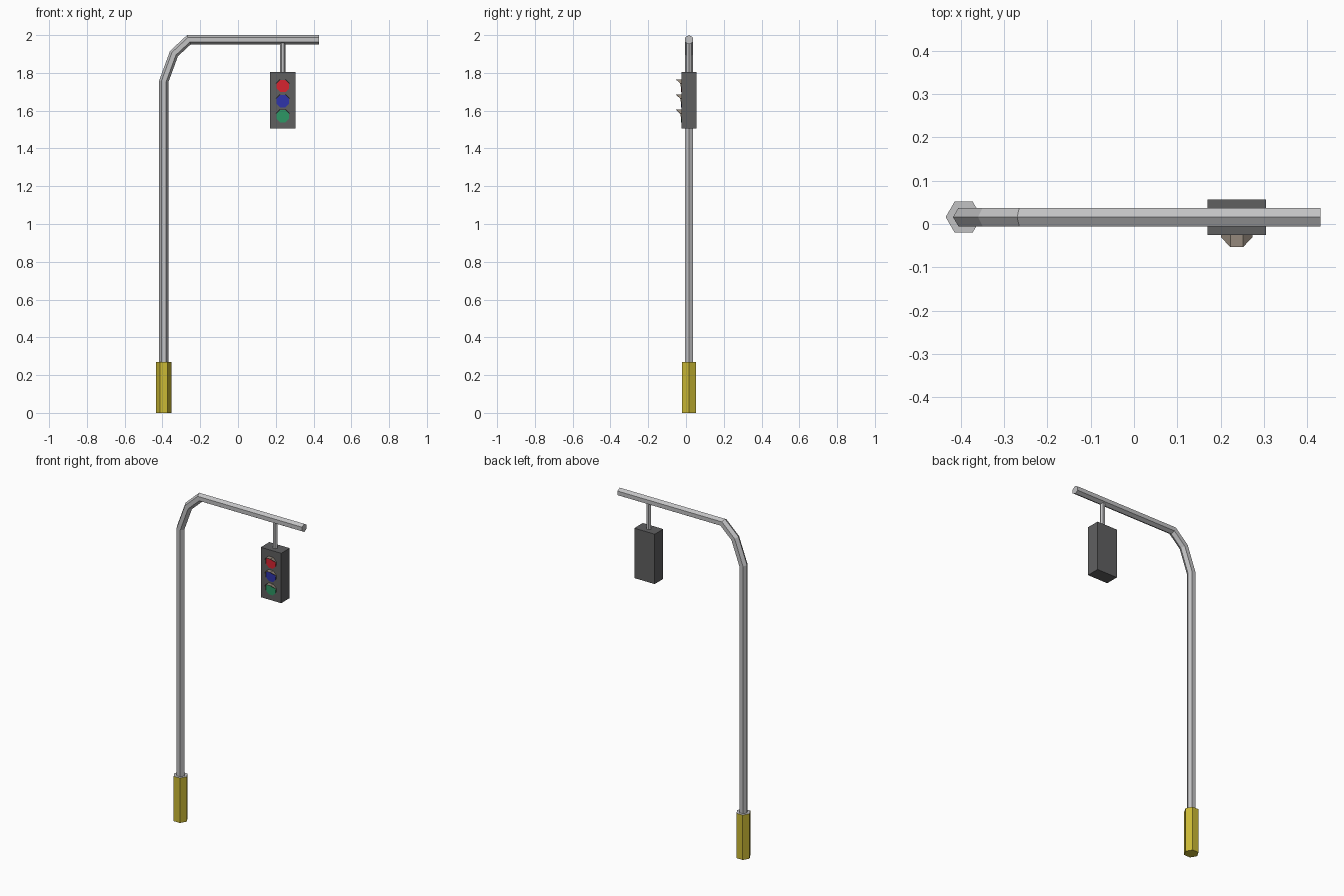
import bpy, bmesh, math
from mathutils import Vector, Matrix

if "Cube" in bpy.data.objects:
    bpy.data.objects.remove(bpy.data.objects["Cube"])


def material(name, r, g, b):
    m = bpy.data.materials.new(name)
    m.diffuse_color = (r, g, b, 1)
    m.use_nodes = True
    m.node_tree.nodes["Principled BSDF"].inputs["Base Color"].default_value = m.diffuse_color
    return m


STEEL = material("pale_steel", 0.54, 0.54, 0.55)
YELLOW = material("base_yellow", 0.60, 0.49, 0.035)
DARK = material("housing_grey", 0.115, 0.115, 0.118)
RED = material("lamp_red", 0.68, 0.017, 0.03)
BLUE = material("lamp_blue", 0.028, 0.034, 0.40)
GREEN = material("lamp_green", 0.026, 0.31, 0.13)
TAN = material("hood_taupe", 0.30, 0.25, 0.20)

YC = 0.016          # depth centre of the pole
POLE_X = -0.393
LAMP_X = 0.237


def finish(name, bm, *mats):
    bmesh.ops.recalc_face_normals(bm, faces=bm.faces)
    me = bpy.data.meshes.new(name)
    bm.to_mesh(me)
    bm.free()
    ob = bpy.data.objects.new(name, me)
    for m in mats:
        me.materials.append(m)
    bpy.context.collection.objects.link(ob)
    return ob


def prism(name, sides, radius, depth, matrix, *mats):
    bm = bmesh.new()
    bmesh.ops.create_cone(bm, cap_ends=True, segments=sides, radius1=radius,
                          radius2=radius, depth=depth, matrix=matrix)
    return finish(name, bm, *mats)


def hex_tube(name, path, radius, mat):
    """Six-sided tube with mitred bends along an x-z path."""
    pts = [Vector((x, YC, z)) for x, z in path]
    bm = bmesh.new()
    rings = []
    for i, p in enumerate(pts):
        d0 = (p - pts[i - 1]).normalized() if i else (pts[1] - p).normalized()
        d1 = (pts[i + 1] - p).normalized() if i < len(pts) - 1 else d0
        t = (d0 + d1).normalized()
        n = Vector((-t.z, 0, t.x)) / t.dot(d0)
        rings.append([bm.verts.new(p + radius * (n * math.cos(a) + Vector((0, math.sin(a), 0))))
                      for a in (k * math.pi / 3 for k in range(6))])
    for a, b in zip(rings, rings[1:]):
        for k in range(6):
            j = (k + 1) % 6
            bm.faces.new((a[k], a[j], b[j], b[k]))
    bm.faces.new(rings[0])
    bm.faces.new(rings[-1])
    return finish(name, bm, mat)


# Yellow hexagonal base sleeve with a steel top
along_x = Matrix.Rotation(math.pi / 2, 4, 'Z')
base = prism("base_sleeve", 6, 0.0415, 0.27,
             Matrix.Translation((POLE_X, YC, 0.135)) @ along_x, YELLOW, STEEL)
for f in base.data.polygons:
    f.material_index = 1 if f.normal.z > 0.5 else 0

# Bent pole and arm
hex_tube("pole_and_arm", [(POLE_X, 0.26), (POLE_X, 1.755), (-0.339, 1.902),
                          (-0.26, 1.9755), (0.43, 1.9755)], 0.0245, STEEL)

# Hanger rod
prism("hanger_rod", 6, 0.0145, 0.17,
      Matrix.Translation((LAMP_X, YC, 1.88)) @ along_x, STEEL)

# Signal housing
bm = bmesh.new()
bmesh.ops.create_cube(bm, size=1, matrix=Matrix.Translation((LAMP_X, 0.0155, 1.655))
                      @ Matrix.Diagonal((0.136, 0.081, 0.30, 1)))
finish("signal_housing", bm, DARK)

# Three octagonal lamps, each with a sloping hood
FRONT = -0.025
face_front = Matrix.Rotation(math.pi / 2, 4, 'X') @ Matrix.Rotation(math.pi / 8, 4, 'Z')
for label, z, mat in (("red", 1.73, RED), ("blue", 1.65, BLUE), ("green", 1.57, GREEN)):
    lamp = prism(label + "_lamp", 8, 0.035, 0.004,
                 Matrix.Translation((LAMP_X, FRONT, z)) @ face_front, mat)
    # make sure the flats face up and sideways
    bm = bmesh.new()
    profile = [(-0.0355, -0.0145, 0.0), (-0.0355, 0.0145, 0.006), (-0.0145, 0.0355, 0.028),
               (0.0145, 0.0355, 0.028), (0.0355, 0.0145, 0.006), (0.0355, -0.0145, 0.0)]
    back = [bm.verts.new((LAMP_X + x, FRONT, z + h)) for x, h, _ in profile]
    lip = [back[i] if d == 0 else bm.verts.new((LAMP_X + x, FRONT - d, z + h))
           for i, (x, h, d) in enumerate(profile)]
    for i in range(5):
        ring = list(dict.fromkeys((back[i], back[i + 1], lip[i + 1], lip[i])))
        bm.faces.new(ring)
    hood = finish(label + "_hood", bm, TAN)
    shell = hood.modifiers.new("thin_shell", 'SOLIDIFY')
    shell.thickness = 0.0015
    shell.offset = 0
